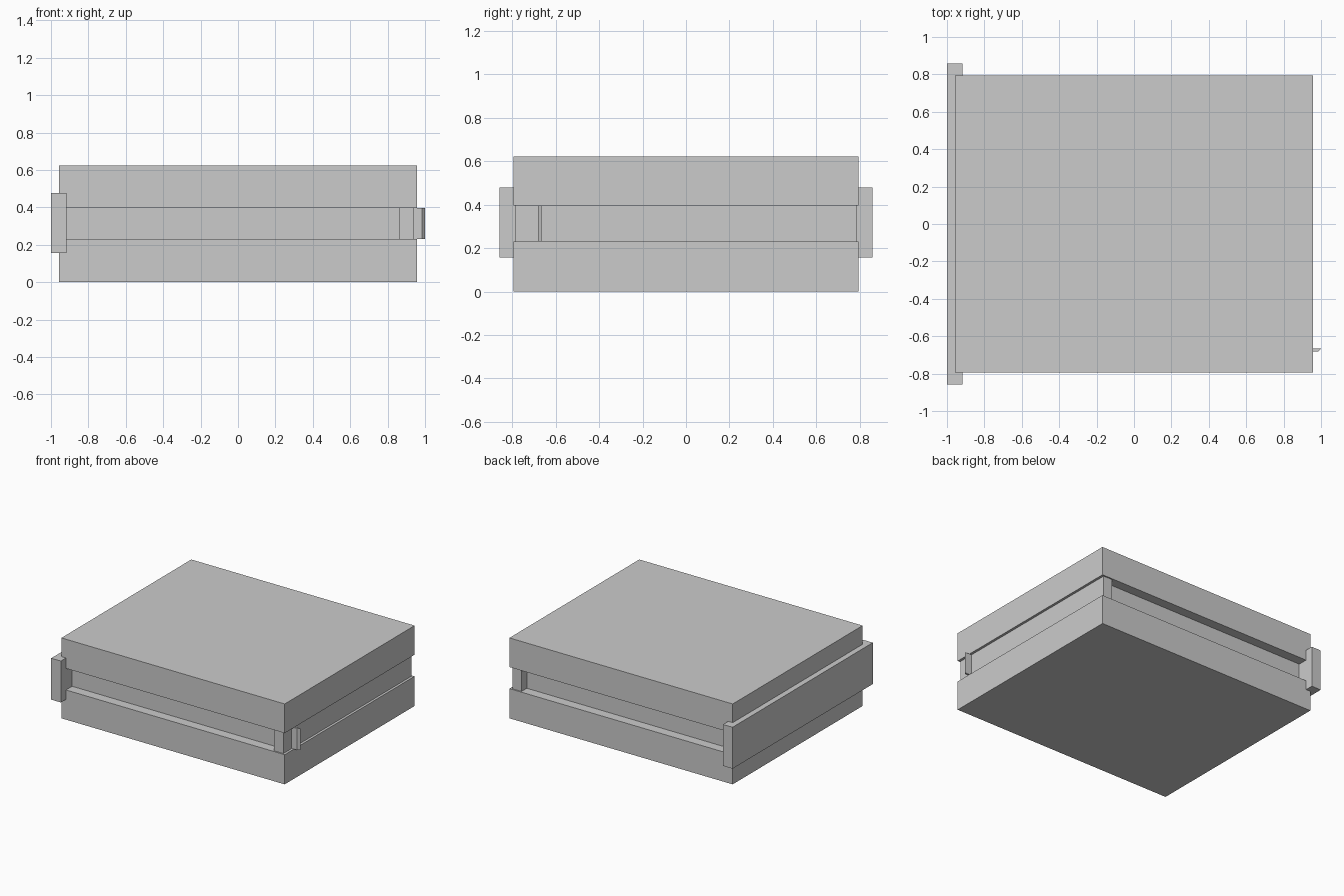
import bpy, bmesh

if "Cube" in bpy.data.objects:
    bpy.data.objects.remove(bpy.data.objects["Cube"])


def box(name, x0, x1, y0, y1, z0, z1):
    prism(name, [(x0, y0), (x1, y0), (x1, y1), (x0, y1)], z0, z1)


def prism(name, outline, z0, z1):
    """Extrude a plan outline (counter-clockwise) from z0 to z1."""
    bm = bmesh.new()
    face = bm.faces.new([bm.verts.new((x, y, z0)) for x, y in outline])
    ext = bmesh.ops.extrude_face_region(bm, geom=[face])
    top = [v for v in ext["geom"] if isinstance(v, bmesh.types.BMVert)]
    bmesh.ops.translate(bm, verts=top, vec=(0, 0, z1 - z0))
    bmesh.ops.recalc_face_normals(bm, faces=bm.faces)
    mesh = bpy.data.meshes.new(name)
    bm.to_mesh(mesh)
    bm.free()
    bpy.context.collection.objects.link(bpy.data.objects.new(name, mesh))


LOW, HIGH = 0.23, 0.397

# Outer slabs
box("lower_slab", -0.957, 0.957, -0.795, 0.795, 0.0, LOW)
box("upper_slab", -0.957, 0.957, -0.795, 0.795, HIGH, 0.623)

# Recessed core between the slabs
box("core", -0.93, 0.87, -0.72, 0.72, LOW, HIGH)

# End bar that stands proud of the core at both sides
box("end_bar", 0.86, 0.938, -0.785, 0.785, LOW, HIGH)

# Wide plate on the left end
box("end_plate", -1.0, -0.918, -0.858, 0.858, 0.157, 0.478)

# Small chamfered latch on the right end
prism("latch", [(0.93, -0.682), (0.984, -0.682), (1.0, -0.666), (0.93, -0.666)],
      LOW, HIGH)
